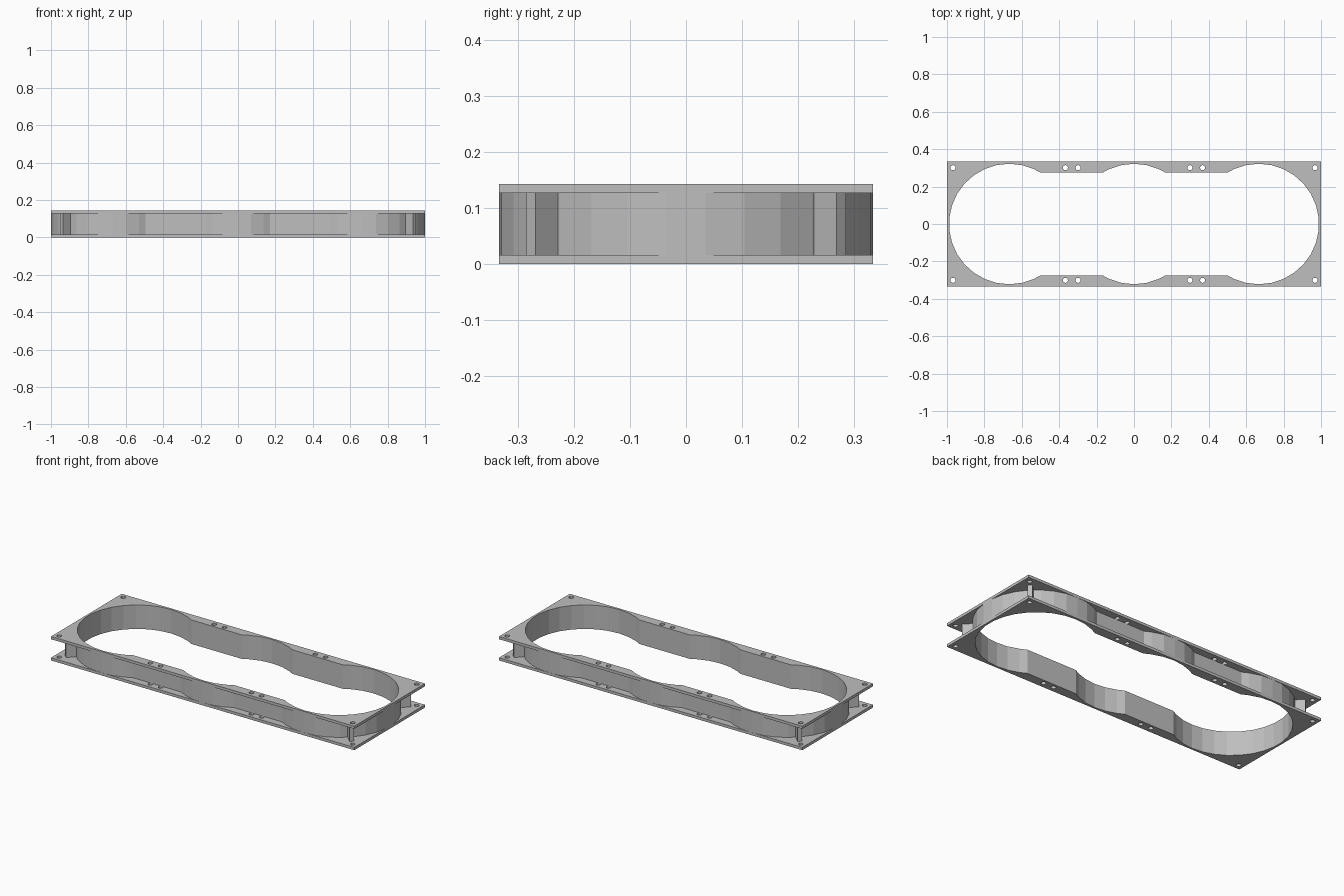
import bpy, math

if "Cube" in bpy.data.objects:
    bpy.data.objects.remove(bpy.data.objects["Cube"])

HX, HY = 1.0, 0.333          # half size of the plates
CX = 0.667                   # spacing of the three round openings
H, T = 0.143, 0.0165         # total height, plate thickness

grey = bpy.data.materials.new("light grey")
grey.diffuse_color = (0.52, 0.52, 0.52, 1)
grey.use_nodes = True
grey.node_tree.nodes["Principled BSDF"].inputs["Base Color"].default_value = grey.diffuse_color


def outline(r, h):
    """Three circles joined by a straight-sided slot, clipped to the plate."""
    j = math.degrees(math.asin(h / r))

    def arc(cx, a, b):
        mid = [k for k in range(-174, 360, 12) if a + 0.5 < k < b - 0.5]
        return [(cx + r * math.cos(math.radians(k)), r * math.sin(math.radians(k)))
                for k in [a] + mid + [b]]

    pts = (arc(CX, j - 180, 180 - j) + arc(0, j, 180 - j)
           + arc(-CX, j, 360 - j) + arc(0, 180 + j, 360 - j))
    return [(max(-HX, min(HX, x)), max(-HY, min(HY, y))) for x, y in pts]


def circle(cx, cy, r, n=20):
    return [(cx + r * math.cos(2 * math.pi * k / n),
             cy + r * math.sin(2 * math.pi * k / n)) for k in range(n)]


def slab(name, loops, z0, z1):
    """Filled flat profile (inner loops are holes) with thickness."""
    cu = bpy.data.curves.new(name + "_profile", 'CURVE')
    cu.dimensions = '2D'
    cu.fill_mode = 'BOTH'
    cu.extrude = (z1 - z0) / 2
    for loop in loops:
        s = cu.splines.new('POLY')
        s.points.add(len(loop) - 1)
        for p, (x, y) in zip(s.points, loop):
            p.co = (x, y, 0, 1)
        s.use_cyclic_u = True
    tmp = bpy.data.objects.new(name + "_tmp", cu)
    bpy.context.collection.objects.link(tmp)
    bpy.context.view_layer.update()
    me = bpy.data.meshes.new_from_object(
        tmp.evaluated_get(bpy.context.evaluated_depsgraph_get()))
    bpy.data.objects.remove(tmp)
    me.materials.clear()
    me.materials.append(grey)
    for f in me.polygons:
        f.use_smooth = False
        f.material_index = 0
    ob = bpy.data.objects.new(name, me)
    ob.location.z = (z0 + z1) / 2
    bpy.context.collection.objects.link(ob)
    return ob


# plates with the opening and screw holes
opening = outline(0.322, 0.275)
rect = [(-HX, -HY), (HX, -HY), (HX, HY), (-HX, HY)]
holes = [circle(sx * x, sy * 0.301, 0.0135)
         for x in (0.299, 0.367, 0.968) for sx in (-1, 1) for sy in (-1, 1)]
slab("bottom_plate", [rect, opening] + holes, 0, T)
slab("top_plate", [rect, opening] + holes, H - T, H)

# thin wall around the opening
slab("opening_wall", [outline(0.3365, 0.289), opening], T, H - T)

# diagonal corner ribs reaching out from the wall
for sx in (-1, 1):
    for sy in (-1, 1):
        rib = [(0.890, 0.241), (0.908, 0.223), (0.952, 0.268), (0.935, 0.285)]
        slab("corner_rib", [[(sx * x, sy * y) for x, y in rib]], T, H - T)
